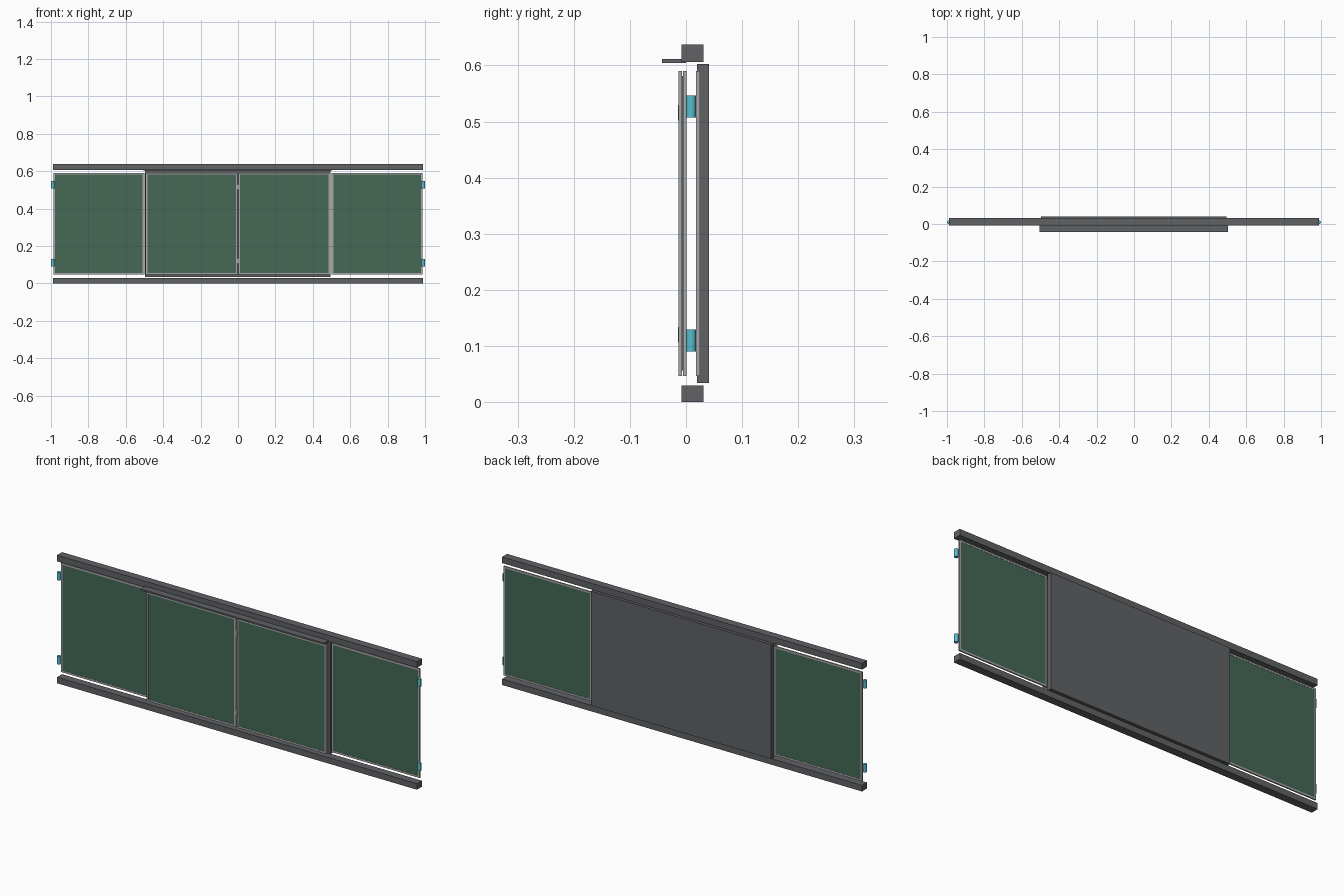
import bpy, bmesh
from mathutils import Matrix, Vector

if "Cube" in bpy.data.objects:
    bpy.data.objects.remove(bpy.data.objects["Cube"])


def material(name, rgb):
    m = bpy.data.materials.new(name)
    m.diffuse_color = (*rgb, 1)
    m.use_nodes = True
    m.node_tree.nodes["Principled BSDF"].inputs["Base Color"].default_value = m.diffuse_color
    return m


GREY = material("rail grey", (0.118, 0.122, 0.13))
FRAME = material("frame silver", (0.40, 0.38, 0.40))
GREEN = material("board green", (0.058, 0.14, 0.09))
CYAN = material("bumper cyan", (0.09, 0.52, 0.62))


def make_object(name, bm, mat):
    mesh = bpy.data.meshes.new(name)
    bm.to_mesh(mesh)
    bm.free()
    mesh.materials.append(mat)
    ob = bpy.data.objects.new(name, mesh)
    bpy.context.collection.objects.link(ob)
    return ob


def add_box(bm, x, y, z):
    lo, hi = Vector((x[0], y[0], z[0])), Vector((x[1], y[1], z[1]))
    mat = Matrix.Translation((lo + hi) / 2) @ Matrix.Diagonal((*(hi - lo), 1))
    bmesh.ops.create_cube(bm, size=1, matrix=mat)


def box(name, x, y, z, mat):
    bm = bmesh.new()
    add_box(bm, x, y, z)
    return make_object(name, bm, mat)


def framed_board(name, x, layers, z, w=0.009):
    """Green writing panel held by one or two thin rectangular frames."""
    bm = bmesh.new()
    for y in layers:
        add_box(bm, (x[0], x[0] + w), y, z)
        add_box(bm, (x[1] - w, x[1]), y, z)
        add_box(bm, (x[0] + w, x[1] - w), y, (z[0], z[0] + w))
        add_box(bm, (x[0] + w, x[1] - w), y, (z[1] - w, z[1]))
    make_object(name + "_frame", bm, FRAME)
    box(name + "_panel", (x[0] + w, x[1] - w),
        (layers[0][0] + 0.001, layers[-1][1] - 0.001),
        (z[0] + w, z[1] - w), GREEN)


# Rails, top ledge and central backing cabinet
box("bottom_rail", (-0.99, 0.99), (-0.008, 0.031), (0, 0.03), GREY)
box("top_rail", (-0.99, 0.99), (-0.008, 0.031), (0.606, 0.637), GREY)
box("top_ledge", (-0.505, 0.503), (-0.043, 0.0), (0.604, 0.612), GREY)
box("backing_cabinet", (-0.497, 0.495), (0.02, 0.041), (0.034, 0.603), GREY)

# Four boards: outer pair fixed at the back, inner pair sliding in front
BOARD_Z = (0.047, 0.59)
BACK = [(0.018, 0.025)]
FRONT = [(-0.013, -0.007), (-0.005, 0.001)]
for side, s in (("left", -1), ("right", 1)):
    framed_board(side + "_outer_board", sorted((s * 0.501, s * 0.987)), BACK, BOARD_Z)
    framed_board(side + "_sliding_board", sorted((s * 0.003, s * 0.494)), FRONT, BOARD_Z)

    # Round end bumpers
    for level, z in (("lower", 0.11), ("upper", 0.527)):
        bm = bmesh.new()
        bmesh.ops.create_cone(bm, cap_ends=True, segments=24, radius1=0.009,
                              radius2=0.009, depth=0.039,
                              matrix=Matrix.Translation((s * 0.991, 0.009, z)))
        for f in bm.faces:
            f.smooth = abs(f.normal.z) < 0.5
        make_object(f"{side}_{level}_bumper", bm, CYAN)

# Small catches where the sliding boards meet
for level, z in (("lower", 0.12), ("upper", 0.516)):
    box(level + "_catch", (-0.005, 0.005), (-0.0145, -0.004),
        (z - 0.014, z + 0.014), FRAME)
